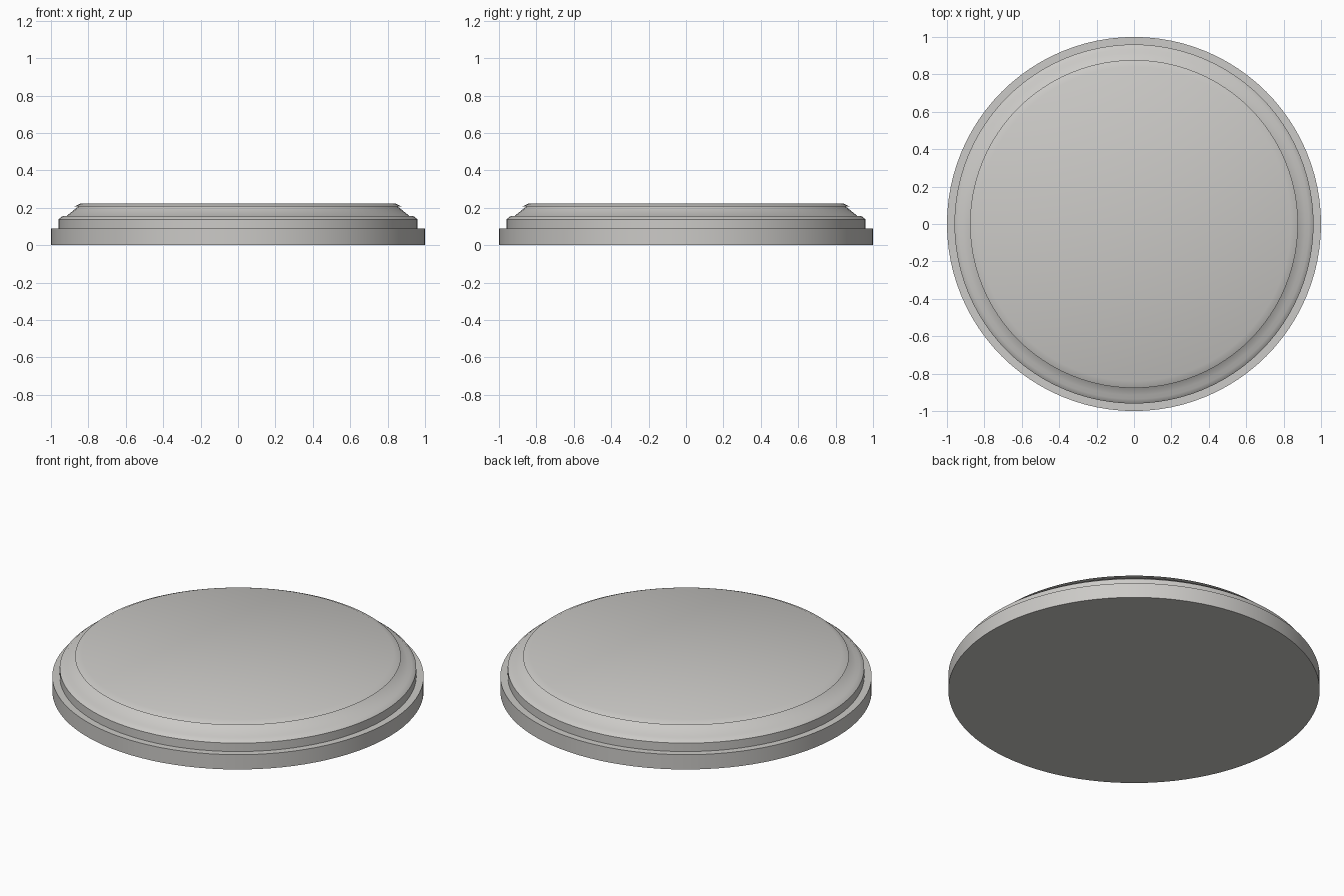
import bpy, bmesh, math
from mathutils import Vector

if "Cube" in bpy.data.objects:
    bpy.data.objects.remove(bpy.data.objects["Cube"])

grey = bpy.data.materials.new("warm grey")
grey.diffuse_color = (0.6, 0.59, 0.57, 1)
grey.use_nodes = True
grey.node_tree.nodes["Principled BSDF"].inputs["Base Color"].default_value = grey.diffuse_color


def lathe(name, profile, steps=96):
    """Spin an (r, z) profile that starts and ends on the axis."""
    bm = bmesh.new()
    vs = [bm.verts.new((r, 0, z)) for r, z in profile]
    es = [bm.edges.new(p) for p in zip(vs, vs[1:])]
    bmesh.ops.spin(bm, geom=vs + es, cent=(0, 0, 0), axis=(0, 0, 1),
                   angle=math.tau, steps=steps, use_duplicate=False)
    bmesh.ops.remove_doubles(bm, verts=bm.verts[:], dist=1e-5)
    bmesh.ops.recalc_face_normals(bm, faces=bm.faces[:])
    me = bpy.data.meshes.new(name)
    bm.to_mesh(me)
    bm.free()
    me.materials.append(grey)
    ob = bpy.data.objects.new(name, me)
    bpy.context.collection.objects.link(ob)
    bpy.ops.object.select_all(action='DESELECT')
    ob.select_set(True)
    bpy.context.view_layer.objects.active = ob
    bpy.ops.object.shade_smooth_by_angle(angle=math.radians(50))
    return ob


# one stepped disc: base rim, rounded collar, sloped neck, thin lipped cap
lathe("round_plinth", [
    (0, 0), (1, 0), (1, 0.088),
    (0.96, 0.088), (0.96, 0.138), (0.936, 0.157),
    (0.915, 0.157), (0.855, 0.206),
    (0.877, 0.206), (0.84, 0.223), (0, 0.223)])
